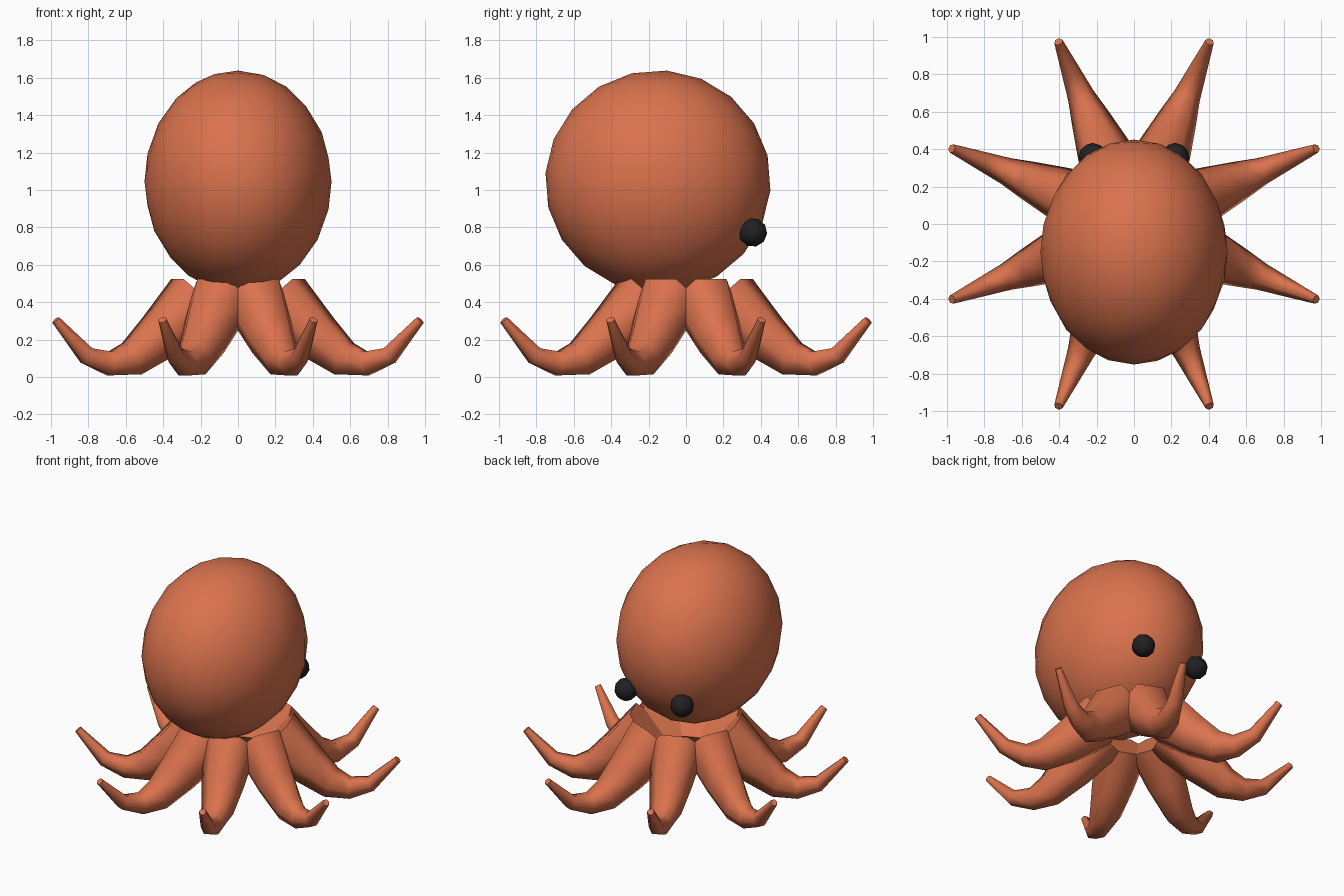
import bpy, bmesh, math
from mathutils import Vector, Matrix

if "Cube" in bpy.data.objects:
    bpy.data.objects.remove(bpy.data.objects["Cube"])


def material(name, rgb):
    m = bpy.data.materials.new(name)
    m.diffuse_color = (*rgb, 1)
    m.use_nodes = True
    m.node_tree.nodes["Principled BSDF"].inputs["Base Color"].default_value = m.diffuse_color
    return m


ORANGE = material("orange skin", (0.70, 0.17, 0.075))
BLACK = material("black eye", (0.015, 0.015, 0.015))


def add_object(name, bm, mat):
    bmesh.ops.recalc_face_normals(bm, faces=bm.faces)
    me = bpy.data.meshes.new(name)
    bm.to_mesh(me)
    bm.free()
    me.materials.append(mat)
    ob = bpy.data.objects.new(name, me)
    bpy.context.collection.objects.link(ob)
    return ob


def ball(name, centre, radii, detail, mat):
    # icosphere with its pole along x, so the side outline is a regular polygon
    bm = bmesh.new()
    bmesh.ops.create_icosphere(bm, subdivisions=detail, radius=1)
    turn = Matrix.Rotation(math.radians(-4.5), 4, 'X') @ Matrix.Rotation(math.pi / 2, 4, 'Y')
    bm.transform(Matrix.Translation(centre) @ Matrix.Diagonal((*radii, 1)) @ turn)
    for f in bm.faces:
        f.smooth = True
    return add_object(name, bm, mat)


# Tentacle path: distance from the axis, height, radius
PATH = [(0.245, 0.408, 0.18), (0.45, 0.22, 0.14), (0.615, 0.097, 0.104),
        (0.742, 0.072, 0.073), (0.877, 0.115, 0.052), (1.055, 0.305, 0.024)]
SIDES = 6


def tentacle(name, angle):
    bm = bmesh.new()
    pts = [Vector((r, 0, z)) for r, z, _ in PATH]
    rings = []
    for i, p in enumerate(pts):
        t = Vector()
        if i > 0:
            t += (p - pts[i - 1]).normalized()
        if i < len(pts) - 1:
            t += (pts[i + 1] - p).normalized()
        t.normalize()
        up = Vector((-t.z, 0, t.x))
        rad = PATH[i][2]
        ring = []
        for k in range(SIDES):
            a = 2 * math.pi * k / SIDES
            ring.append(bm.verts.new(p + rad * (math.cos(a) * Vector((0, 1, 0)) + math.sin(a) * up)))
        rings.append(ring)
    for a, b in zip(rings, rings[1:]):
        for k in range(SIDES):
            n = (k + 1) % SIDES
            bm.faces.new((a[k], a[n], b[n], b[k])).smooth = True
    # flat end caps
    bm.faces.new(rings[0])
    bm.faces.new(rings[-1])
    bm.transform(Matrix.Rotation(angle, 4, 'Z'))
    return add_object(name, bm, ORANGE)


# Head
ball("head", (0, -0.15, 1.045), (0.5, 0.603, 0.595), 3, ORANGE)

# Eyes
for side, sx in (("left", -1), ("right", 1)):
    ball(side + "_eye", (sx * 0.22, 0.357, 0.773), (0.077, 0.077, 0.077), 2, BLACK)

# Eight tentacles
for i in range(8):
    tentacle(f"tentacle_{i + 1}", math.radians(22.5 + 45 * i))
